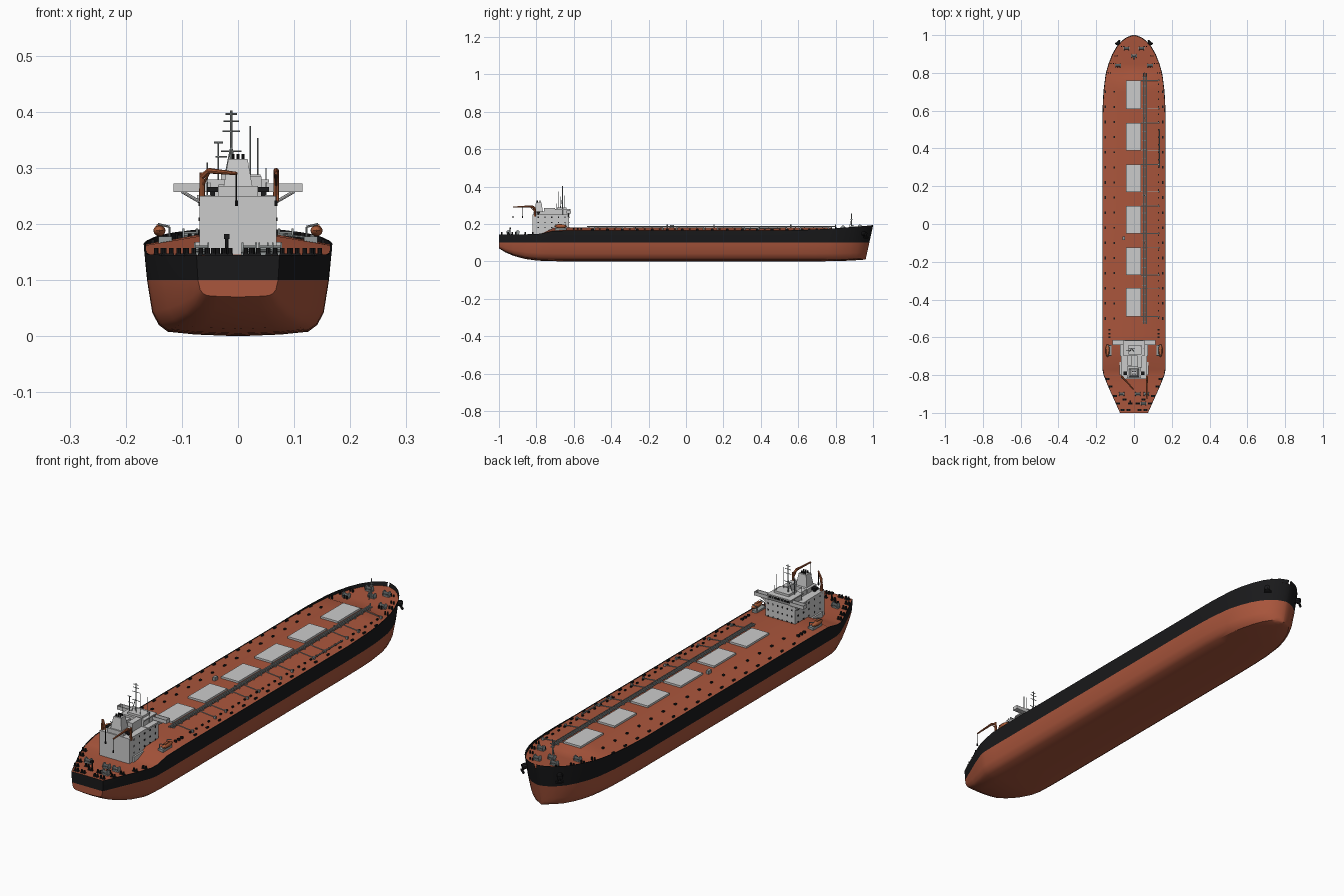
import bpy, bmesh, math
from mathutils import Vector, Matrix

def material(name, rgb):
    m = bpy.data.materials.new(name)
    m.diffuse_color = (*rgb, 1)
    return m

RED = material("rust_red_paint", (0.40, 0.092, 0.045))
BLACK = material("black_paint", (0.010, 0.010, 0.011))
WHITE = material("pale_grey_paint", (0.60, 0.60, 0.60))
GREY = material("pipe_grey", (0.30, 0.33, 0.33))
ORANGE = material("crane_orange", (0.42, 0.11, 0.04))

class Part:
    """Collects boxes, rods and tapered blocks into one object."""
    def __init__(self, name, mat):
        self.name, self.mat, self.bm = name, mat, bmesh.new()

    def box(self, x0, x1, y0, y1, z0, z1, taper=1.0):
        r = bmesh.ops.create_cube(self.bm, size=1)["verts"]
        for v in r:
            k = taper if v.co.z > 0 else 1
            v.co = ((x0 + x1) / 2 + v.co.x * k * (x1 - x0),
                    (y0 + y1) / 2 + v.co.y * k * (y1 - y0),
                    z0 if v.co.z < 0 else z1)
        return self

    def rod(self, a, b, r, r2=None, n=8):
        a, b = Vector(a), Vector(b)
        d = b - a
        m = Matrix.Translation((a + b) / 2) @ d.to_track_quat('Z', 'Y').to_matrix().to_4x4()
        bmesh.ops.create_cone(self.bm, cap_ends=True, segments=n, radius1=r,
                              radius2=r if r2 is None else r2, depth=d.length, matrix=m)
        return self

    def ball(self, c, s):
        m = Matrix.Translation(c) @ Matrix.Diagonal((*s, 1))
        bmesh.ops.create_uvsphere(self.bm, u_segments=14, v_segments=8, radius=1, matrix=m)
        return self

    def done(self):
        return finish(self.name, self.bm, [self.mat])

def finish(name, bm, mats, angle=35):
    bmesh.ops.recalc_face_normals(bm, faces=bm.faces)
    me = bpy.data.meshes.new(name)
    bm.to_mesh(me)
    bm.free()
    for m in mats:
        me.materials.append(m)
    me.shade_smooth()
    me.set_sharp_from_angle(angle=math.radians(angle))
    ob = bpy.data.objects.new(name, me)
    bpy.context.collection.objects.link(ob)
    return ob

# Hull stations: y, half width, keel z, rail z, deck edge z, deck crown z
stations = [
    (-1.0, .074, .070, .145, .144, .145), (-.965, .090, .048, .145, .144, .145),
    (-.92, .110, .029, .145, .144, .145), (-.86, .137, .013, .145, .144, .145),
    (-.80, .161, .005, .146, .145, .146), (-.77, .167, .003, .150, .149, .150),
    (-.71, .168, .001, .163, .162, .178), (-.60, .168, 0, .165, .164, .181),
    (0, .168, 0, .165, .164, .181), (.50, .168, 0, .165, .164, .181),
    (.62, .166, 0, .168, .164, .181), (.70, .162, 0, .171, .165, .181),
    (.775, .153, .001, .175, .167, .181), (.80, .149, .001, .177, .168, .169),
    (.85, .135, .002, .181, .170, .171), (.90, .115, .004, .185, .172, .173),
    (.94, .092, .006, .188, .174, .175), (.97, .065, .008, .191, .176, .177),
    (.988, .040, .009, .193, .177, .178), (.997, .017, .010, .194, .178, .178),
    (1.0, .004, .010, .195, .178, .178)]

def section(y, w, zk, zr, ze, zc):
    h = .1 - zk
    half = [(0, zk), (.45 * w, zk + .03 * h), (.745 * w, zk + .08 * h), (.84 * w, zk + .2 * h),
            (.91 * w, zk + .42 * h), (.965 * w, .1), (w, zr), (w * .98, zr), (w * .978, ze),
            (.42 * w, zc), (0, zc)]
    rake = .042 * max(0, (y - .6) / .4)
    pts = [(x, y - rake * (1 - min(z / .19, 1)), z) for x, z in half]
    return pts + [(-x, b, z) for x, b, z in pts[-2:0:-1]]

bm = bmesh.new()
rings = [[bm.verts.new(p) for p in section(*s)] for s in stations]
n = len(rings[0])
for a, b in zip(rings, rings[1:]):
    for i in range(n):
        f = bm.faces.new((a[i], a[(i + 1) % n], b[(i + 1) % n], b[i]))
        f.material_index = int(5 <= min(i, n - 1 - i) <= 7)
for r in (rings[0], rings[-1]):       # transom and stem, split at the paint line
    bm.faces.new(r[:6] + r[n - 5:])
    bm.faces.new(r[5:n - 4]).material_index = 1
finish("hull", bm, [RED, BLACK], 32)

# Hatch covers and the pipe runs beside them
hatch_y = [(-.49, -.34), (-.27, -.125), (-.05, .095), (.17, .315), (.39, .535), (.61, .76)]
hatch = Part("hatch_covers", WHITE)
pipes = Part("deck_pipes", GREY)
for y0, y1 in hatch_y:
    hatch.box(-.043, .037, y0, y1, .178, .189)
    for y in (y0, y1):
        pipes.rod((.037, y, .185), (.135, y, .175), .002, n=6)
        pipes.box(.128, .136, y - .004, y + .004, .165, .18)
hatch.done()
for x, r in ((.050, .003), (.058, .003), (.066, .002)):
    pipes.rod((x, -.53, .186), (x, .80, .186), r, n=6)
pipes.rod((.135, .30, .178), (.135, .50, .178), .003, n=6)
for i in range(28):
    pipes.box(.046, .069, -.52 + i * .048, -.516 + i * .048, .178, .185)
for y in (-.1, .15, .56, .8):
    pipes.rod((.055, y, .18), (.055, y, .197), .003)
pipes.box(-.06, -.048, -.085, -.065, .175, .195)
pipes.done()

# Small deck fittings: vents, bollards and rail posts
fit = Part("deck_fittings", BLACK)
for i in range(32):
    y = -.5 + i * .04
    fit.box(.126, .132, y - .004, y + .004, .165, .176)
    if i % 2 == 0:
        fit.box(-.108, -.100, y - .005, y + .005, .168, .180)
        for s in (-1, 1):
            fit.box(s * .152 - .003, s * .152 + .003, y - .007, y + .007, .163, .172)
for s in (-1, 1):
    for x, y in ((.06, -.985), (.03, -.985), (.085, -.95), (.10, -.91), (.125, -.86),
                 (.05, -.93), (.02, -.95), (.14, -.82)):
        for d in (-.006, .006):
            fit.rod((s * x + d, y, .143), (s * x + d, y, .157), .004)
        fit.box(s * x - .011, s * x + .011, y - .005, y + .005, .143, .147)
    for x, y in ((.13, .80), (.115, .85), (.095, .89), (.06, .94), (.08, .83)):
        for d in (-.006, .006):
            fit.rod((s * x + d, y, .168), (s * x + d, y, .183), .0035)
    for y in (-.56, -.58, -.6):
        fit.box(s * .13 - .005, s * .13 + .005, y - .004, y + .004, .165, .178)
fit.rod((-.02, -.94, .145), (-.02, -.94, .18), .003).box(-.025, -.015, -.945, -.935, .173, .182)
fit.done()

# Mooring winches fore and aft, bow mast
winch = Part("mooring_winches", GREY)
for x, y, z in ((-.065, -.90, .145), (.065, -.90, .145), (.02, -.90, .145), (.05, -.95, .145),
                (-.04, .93, .175), (.04, .93, .175), (-.085, .84, .170), (.085, .84, .170), (0, .89, .172)):
    winch.rod((x - .012, y, z + .011), (x + .012, y, z + .011), .006, n=10)
    for d in (-.012, .012):
        winch.rod((x + d - .0015, y, z + .011), (x + d + .0015, y, z + .011), .011, n=12)
    winch.box(x - .015, x + .015, y - .007, y + .007, z - .003, z + .005)
winch.done()
Part("bow_mast", GREY).rod((0, .885, .17), (0, .885, .255), .004, .002).rod(
    (-.012, .885, .235), (.012, .885, .235), .0015).rod(
    (0, .87, .172), (0, .885, .225), .0015).box(-.006, .006, .88, .89, .222, .226).done()

# Anchors on both bows
anchor = Part("anchors", BLACK)
for s in (-1, 1):
    anchor.rod((s * .075, .945, .15), (s * .088, .962, .145), .012, n=10)
    anchor.rod((s * .086, .957, .158), (s * .086, .962, .125), .004)
    anchor.rod((s * .074, .972, .128), (s * .098, .952, .128), .005)
anchor.done()

# Accommodation block, bridge and wings
house = Part("accommodation_block", WHITE)
house.box(-.069, .069, -.82, -.625, .14, .25)
house.box(-.076, .076, -.80, -.64, .14, .168)
house.box(-.073, .073, -.70, -.622, .245, .252)
house.box(-.05, .05, -.70, -.622, .25, .276)
house.box(-.055, .055, -.70, -.617, .274, .279)
house.box(-.03, .04, -.69, -.64, .279, .288)
house.box(.018, .042, -.76, -.70, .25, .285)
house.box(-.035, -.01, -.75, -.70, .25, .27)
house.done()
wing = Part("bridge_wings", WHITE).box(-.115, .115, -.64, -.615, .257, .261)
for s in (-1, 1):
    wing.box(*sorted((s * .05, s * .115)), -.618, -.615, .257, .272)
    wing.box(*sorted((s * .05, s * .115)), -.64, -.637, .257, .272)
    wing.box(*sorted((s * .112, s * .115)), -.64, -.615, .257, .272)
    wing.rod((s * .069, -.628, .24), (s * .10, -.628, .258), .003)
wing.done()

# Windows and doors as thin plates
win = Part("windows", BLACK)
for z in (.178, .205, .232):
    for i in range(6):
        x = -.055 + i * .022
        win.box(x - .003, x + .003, -.6255, -.624, z, z + .007)
    for i in range(5):
        y = -.79 + i * .036
        for s in (-1, 1):
            win.box(s * .069 - .001, s * .069 + .001, y - .003, y + .003, z, z + .007)
for i in range(9):
    x = -.044 + i * .011
    win.box(x - .0045, x + .0045, -.623, -.621, .263, .271)
win.done()

# Funnel with exhaust pipes
Part("funnel", WHITE).box(-.036, .036, -.815, -.755, .25, .268).box(
    -.026, .026, -.81, -.765, .265, .316, .66).done()
ex = Part("exhaust_pipes", BLACK)
for x in (-.009, 0, .009):
    for y in (-.795, -.78):
        ex.rod((x, y, .312), (x, y, .325), .003)
for s in (-1, 1):           # winches on the roof
    ex.box(s * .045 - .01, s * .045 + .01, -.80, -.78, .257, .266)
    ex.box(s * .045 - .004, s * .045 + .004, -.795, -.785, .25, .258)
ex.done()

# Radar mast and aerials
mast = Part("radar_mast", GREY)
mast.rod((-.012, -.66, .28), (-.012, -.66, .402), .003, .002)
for z, w in ((.33, .018), (.365, .016), (.383, .014), (.396, .010)):
    mast.rod((-.012 - w, -.66, z), (-.012 + w, -.66, z), .0014, n=6)
for d in (-.012, .012):
    mast.rod((-.012 + d, -.675, .28), (-.012, -.66, .34), .0014, n=6)
for x, y, z in ((.022, -.68, .375), (.035, -.65, .353), (-.035, -.67, .345), (-.055, -.69, .31), (.05, -.66, .30)):
    mast.rod((x, y, .25), (x, y, z), .0013, n=6)
mast.rod((-.043, -.67, .345), (-.027, -.67, .345), .0016, n=6)
mast.rod((-.04, -.67, .32), (-.02, -.67, .32), .0016, n=6).done()

# Two stern cranes: post, boom, cable and hook
crane = Part("stern_cranes", ORANGE)
cable = Part("crane_cables", BLACK)
for a, tip in (((.068, -.808), (.068, -.925)), ((-.064, -.808), (-.003, -.875))):
    crane.rod((*a, .24), (*a, .292), .0055, .0045)
    knee = (a[0] * .8 + tip[0] * .2, a[1] * .8 + tip[1] * .2)
    crane.rod((*a, .284), (*knee, .295), .005)
    crane.rod((*knee, .295), (*tip, .290), .005, .003)
    crane.rod((*a, .265), (*knee, .291), .002)
    cable.rod((*tip, .29), (*tip, .238), .0012, n=6)
    cable.rod((*tip, .242), (*tip, .232), .003, n=6)
crane.done()
cable.done()

# Lifeboats in their davits
boat = Part("lifeboats", ORANGE)
davit = Part("lifeboat_davits", GREY)
for s in (-1, 1):
    boat.ball((s * .14, -.67, .188), (.011, .034, .010))
    boat.box(s * .14 - .006, s * .14 + .006, -.69, -.66, .19, .199, .8)
    for y in (-.695, -.645):
        davit.rod((s * .122, y, .163), (s * .122, y, .195), .002, n=6)
        davit.rod((s * .122, y, .195), (s * .143, y, .2), .002, n=6)
    davit.box(s * .13 - .012, s * .13 + .012, -.70, -.64, .165, .178)
boat.done()
davit.done()
